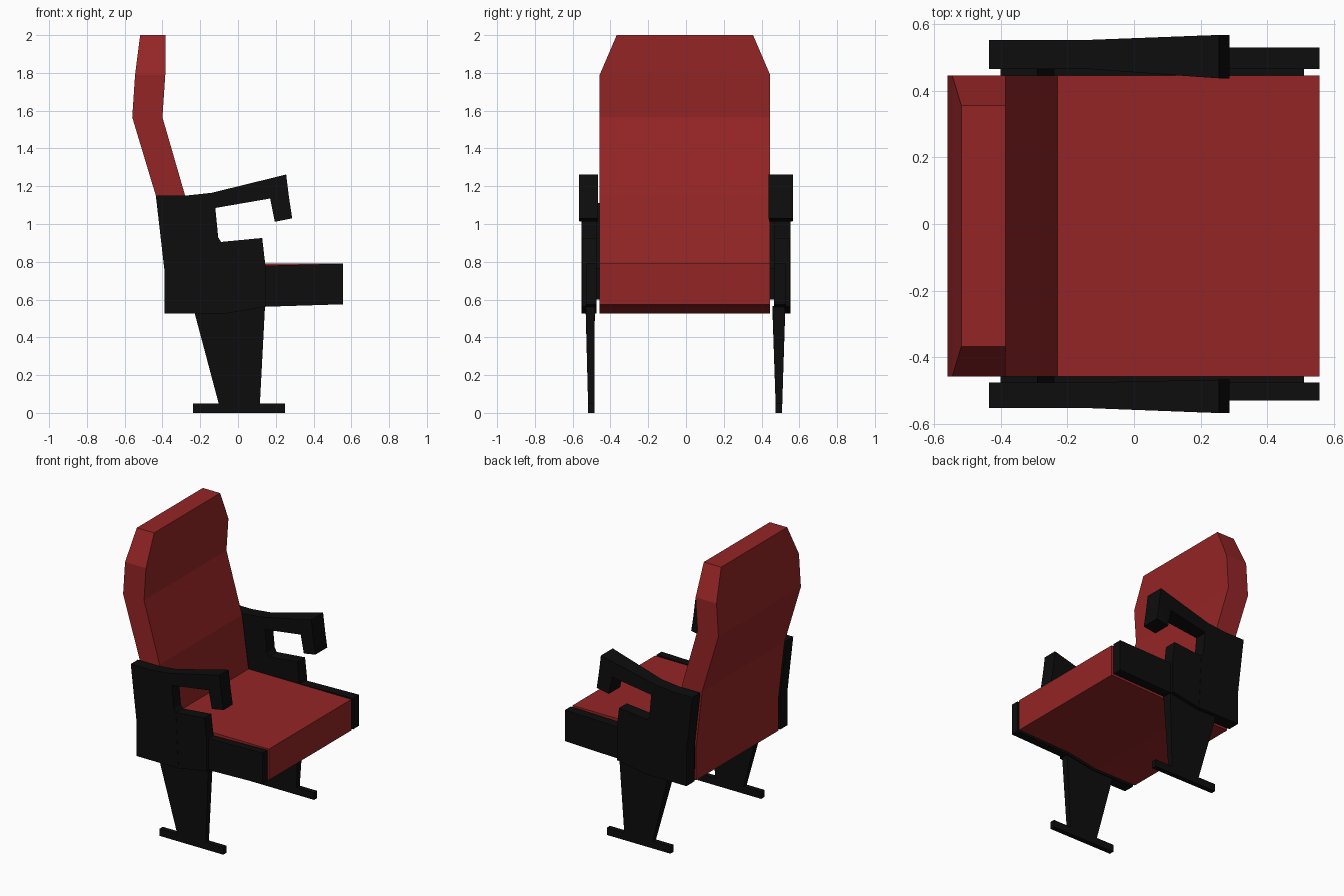
import bpy, bmesh

if "Cube" in bpy.data.objects:
    bpy.data.objects.remove(bpy.data.objects["Cube"])


def material(name, rgb):
    m = bpy.data.materials.new(name)
    m.diffuse_color = (*rgb, 1)
    m.use_nodes = True
    m.node_tree.nodes["Principled BSDF"].inputs["Base Color"].default_value = m.diffuse_color
    return m


RED = material("red upholstery", (0.30, 0.018, 0.019))
BLACK = material("black frame", (0.004, 0.004, 0.004))


def finish(bm, name, mat):
    bmesh.ops.recalc_face_normals(bm, faces=bm.faces)
    bmesh.ops.triangulate(bm, faces=[f for f in bm.faces if len(f.verts) > 4])
    me = bpy.data.meshes.new(name)
    bm.to_mesh(me)
    bm.free()
    me.materials.append(mat)
    ob = bpy.data.objects.new(name, me)
    bpy.context.collection.objects.link(ob)
    return ob


def prism(name, profile, width, mat):
    """Side profile in x/z, spanning width(x, z) -> (y0, y1)."""
    bm = bmesh.new()
    a, b = ([bm.verts.new((x, width(x, z)[k], z)) for x, z in profile] for k in (0, 1))
    n = len(profile)
    bm.faces.new(a)
    bm.faces.new(b[::-1])
    for i in range(n):
        j = (i + 1) % n
        bm.faces.new((a[i], b[i], b[j], a[j]))
    return finish(bm, name, mat)


def stack(name, rows, mat):
    """Stacked four-sided rings: (z back, x back, z front, x front, y0, y1)."""
    bm = bmesh.new()
    rings = [[bm.verts.new(p) for p in ((xb, y0, zb), (xf, y0, zf), (xf, y1, zf), (xb, y1, zb))]
             for zb, xb, zf, xf, y0, y1 in rows]
    bm.faces.new(rings[0])
    bm.faces.new(rings[-1])
    for r, s in zip(rings, rings[1:]):
        for i in range(4):
            j = (i + 1) % 4
            bm.faces.new((r[i], r[j], s[j], s[i]))
    return finish(bm, name, mat)


def ramp(v, v0, v1, a, b):
    t = min(1, max(0, (v - v0) / (v1 - v0)))
    return a + (b - a) * t


# Upholstery
Y0, Y1 = -0.457, 0.445
stack("backrest", [
    (0.525, -0.39, 0.525, -0.23, Y0, Y1),
    (0.76, -0.39, 0.79, -0.23, Y0, Y1),
    (1.15, -0.435, 1.15, -0.28, Y0, Y1),
    (1.565, -0.56, 1.565, -0.40, Y0, Y1),
    (1.79, -0.545, 1.79, -0.385, Y0, Y1),
    (2.0, -0.518, 2.0, -0.385, -0.367, 0.355)], RED)
prism("seat", [(-0.23, 0.525), (-0.07, 0.525), (0.145, 0.562), (0.557, 0.575),
               (0.557, 0.79), (-0.23, 0.79)], lambda x, z: (Y0, Y1), RED)

# Frame, once per side: sign, cushion edge, panel inner, arm tip inner, leg top and foot spans
sides = [
    ("left", 1, 0.445, 0.465, 0.437, (0.458, 0.525), (0.475, 0.509)),
    ("right", -1, 0.457, 0.475, 0.467, (0.483, 0.531), (0.484, 0.518)),
]
for side, s, edge, inner, tip, top, foot in sides:
    # rear panel
    prism(f"{side}_rear_panel",
          [(-0.39, 0.525), (-0.07, 0.525), (-0.09, 0.905), (-0.105, 0.93), (-0.12, 1.085),
           (-0.14, 1.165), (-0.28, 1.15), (-0.435, 1.15), (-0.39, 0.76)],
          lambda x, z: (s * inner, s * 0.552), BLACK)
    # armrest with drooping tip
    prism(f"{side}_armrest",
          [(-0.12, 1.085), (0.17, 1.135), (0.195, 1.012), (0.287, 1.03), (0.27, 1.14),
           (0.255, 1.262), (-0.14, 1.165)],
          lambda x, z: (s * ramp(x, -0.13, 0.25, inner, tip),
                        s * ramp(x, -0.13, 0.25, 0.552, 0.567)), BLACK)
    # panel below the armrest
    prism(f"{side}_middle_panel",
          [(-0.07, 0.525), (0.145, 0.562), (0.145, 0.78), (0.128, 0.926), (-0.09, 0.905)],
          lambda x, z: (s * inner, s * 0.55), BLACK)
    # panel along the seat
    prism(f"{side}_seat_panel",
          [(0.145, 0.562), (0.557, 0.575), (0.557, 0.79), (0.145, 0.78)],
          lambda x, z: (s * inner, s * 0.529), BLACK)
    # spacer between cushion and panel
    prism(f"{side}_spacer",
          [(-0.38, 0.6), (0.51, 0.6), (0.51, 0.765), (-0.24, 0.765), (-0.29, 1.11), (-0.40, 1.11),
           (-0.38, 0.76)],
          lambda x, z: (s * (edge - 0.01), s * (inner + 0.005)), BLACK)
    # tapered leg and foot bar
    prism(f"{side}_leg", [(-0.23, 0.53), (-0.097, 0.03), (0.115, 0.03), (0.143, 0.565)],
          lambda x, z: tuple(s * ramp(z, 0.03, 0.53, foot[k], top[k]) for k in (0, 1)), BLACK)
    prism(f"{side}_foot", [(-0.237, 0), (0.25, 0), (0.25, 0.05), (-0.237, 0.05)],
          lambda x, z: (s * foot[0], s * foot[1]), BLACK)
